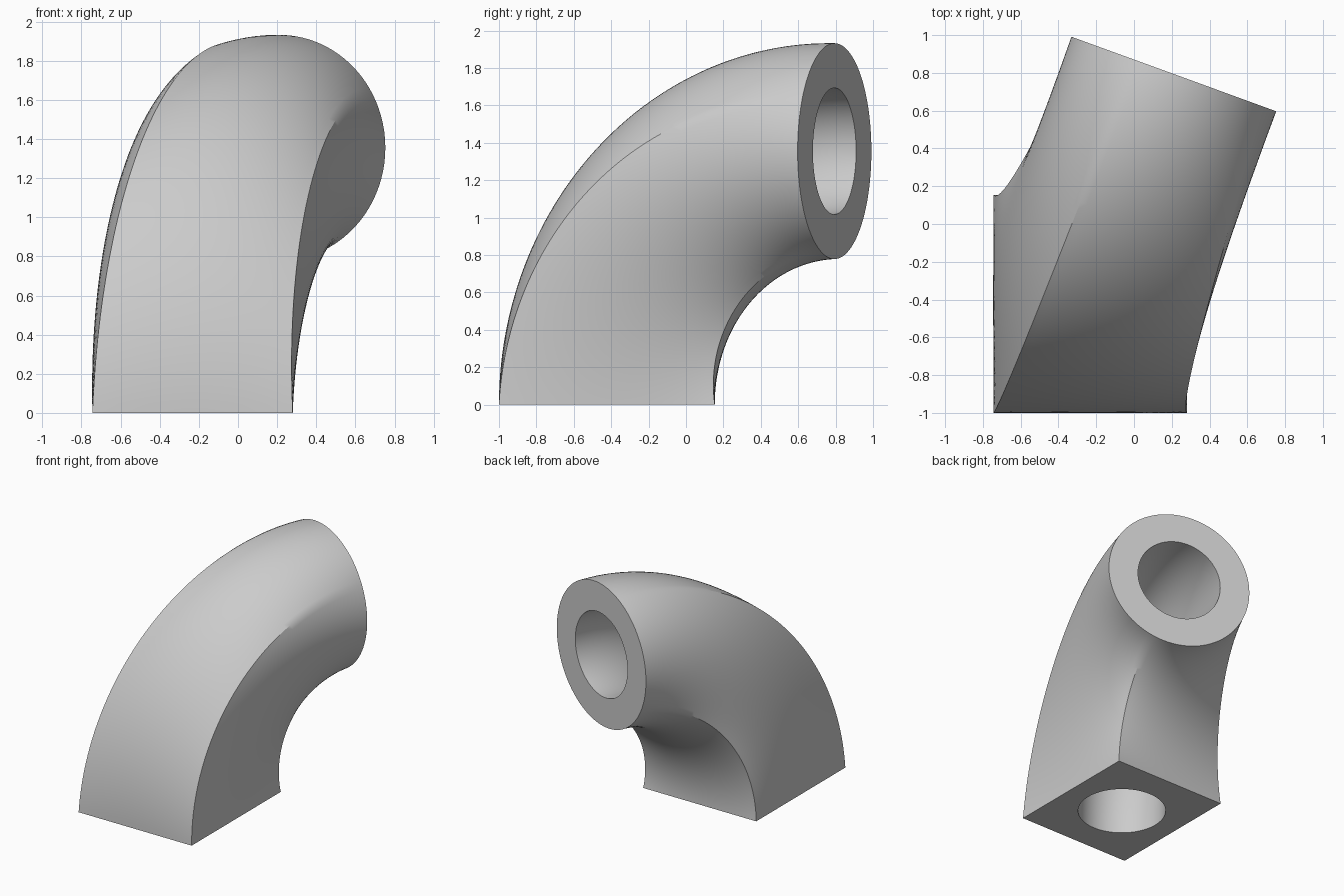
import bpy
import bmesh
from math import pi, sin, cos, atan2, radians
from mathutils import Vector

cube = bpy.data.objects.get("Cube")
if cube:
    bpy.data.objects.remove(cube, do_unlink=True)

SIDE, RINGS = 24, 64                 # points per rectangle side, sections along the bend
HALF_X, HALF_Y = 0.512, 0.577        # half size of the rectangular end
OUTER_R, BORE_R = 0.577, 0.338       # round end and bore radii
RUN, RISE = 1.295, 1.355             # horizontal and vertical reach of the bend
TURN = radians(20)
START = Vector((-0.232, -0.423, 0))

forward = Vector((sin(TURN), cos(TURN), 0))
across = Vector((cos(TURN), -sin(TURN), 0))
up = Vector((0, 0, 1))

# Matching points on the rectangle, the round end and the bore
corners = [Vector((sx * HALF_X, sy * HALF_Y, 0))
           for sx, sy in ((1, 1), (-1, 1), (-1, -1), (1, -1))]
rectangle, circle = [], []
for i, a in enumerate(corners):
    b = corners[(i + 1) % 4]
    start_angle = atan2(a.y, a.x)
    sweep = (atan2(b.y, b.x) - start_angle) % (2 * pi)
    for k in range(SIDE):
        f = k / SIDE
        angle = start_angle + sweep * f
        rectangle.append(a.lerp(b, f))
        circle.append(Vector((cos(angle), sin(angle), 0)))


def place(point, t):
    """Carry a section point to fraction t of the quarter bend."""
    phi = t * pi / 2
    centre = START + forward * RUN * (1 - cos(phi)) + up * RISE * sin(phi)
    tilted = forward * cos(phi) - up * sin(phi)
    return centre + across * point.dot(across) + tilted * point.dot(forward)


def bridge(bm, ring_a, ring_b):
    n = len(ring_a)
    for i in range(n):
        j = (i + 1) % n
        bm.faces.new((ring_a[i], ring_a[j], ring_b[j], ring_b[i]))


# Outer wall blends from rectangle to circle; the bore stays round
bm = bmesh.new()
outer, bore = [], []
for r in range(RINGS + 1):
    t = r / RINGS
    outer.append([bm.verts.new(place(p.lerp(c * OUTER_R, t), t))
                  for p, c in zip(rectangle, circle)])
    bore.append([bm.verts.new(place(c * BORE_R, t)) for c in circle])
for r in range(RINGS):
    bridge(bm, outer[r], outer[r + 1])
    bridge(bm, bore[r + 1], bore[r])

# Flat end faces around the bore
bridge(bm, bore[0], outer[0])
bridge(bm, outer[-1], bore[-1])
bmesh.ops.recalc_face_normals(bm, faces=bm.faces[:])

mesh = bpy.data.meshes.new("bent_duct")
bm.to_mesh(mesh)
bm.free()
duct = bpy.data.objects.new("bent_duct", mesh)
bpy.context.collection.objects.link(duct)

# Single grey material
grey = bpy.data.materials.new("light_grey")
grey.use_nodes = True
colour = (0.6, 0.6, 0.6, 1)
grey.diffuse_color = colour
grey.node_tree.nodes["Principled BSDF"].inputs["Base Color"].default_value = colour
mesh.materials.append(grey)

bpy.ops.object.select_all(action="DESELECT")
duct.select_set(True)
bpy.context.view_layer.objects.active = duct
bpy.ops.object.shade_smooth_by_angle(angle=radians(30))
